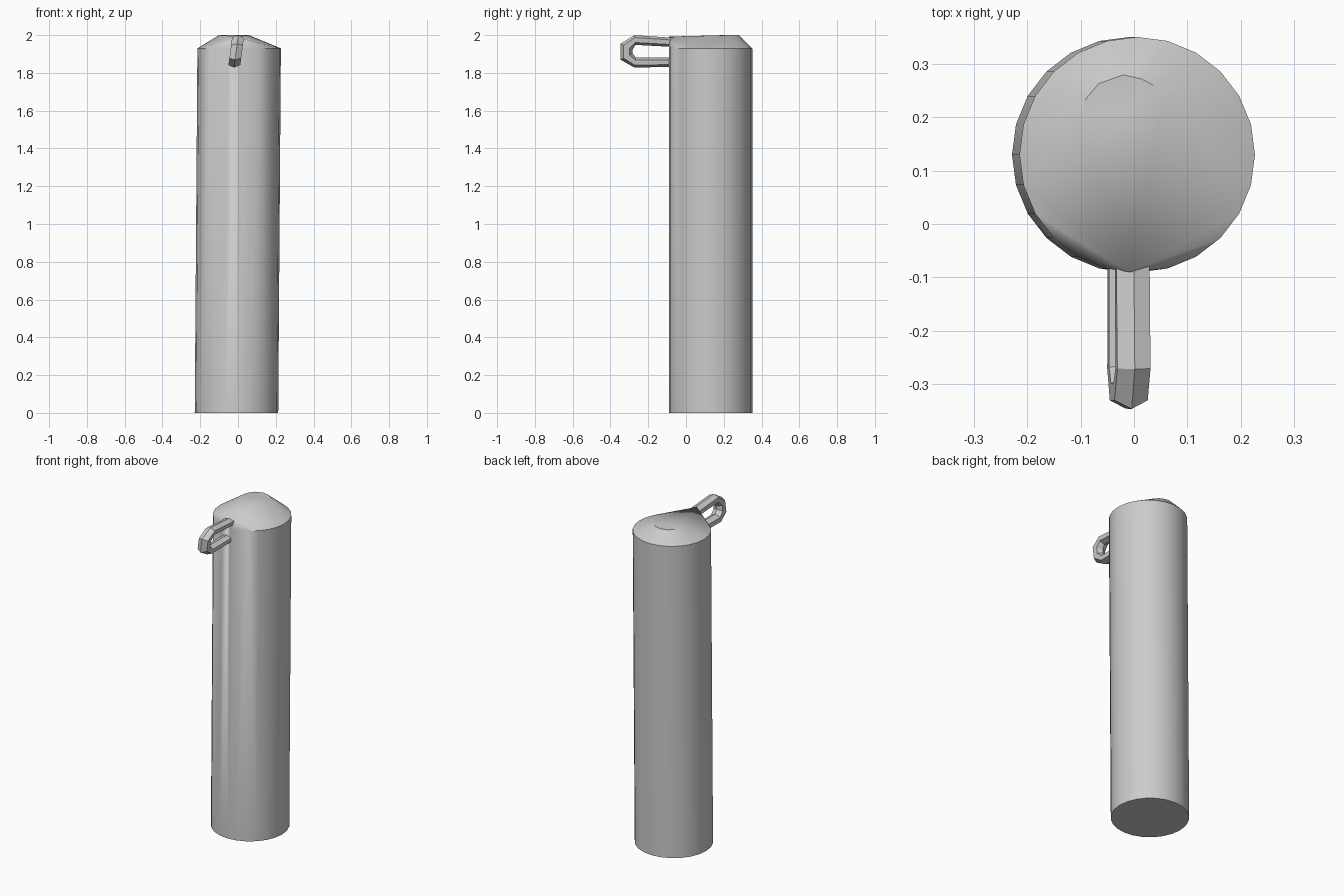
import bpy, bmesh
from math import sin, cos, pi
from mathutils import Vector

cube = bpy.data.objects.get("Cube")
if cube:
    bpy.data.objects.remove(cube, do_unlink=True)

grey = bpy.data.materials.new("plain grey")
grey.use_nodes = True
grey.diffuse_color = (0.6, 0.6, 0.6, 1)
grey.node_tree.nodes["Principled BSDF"].inputs["Base Color"].default_value = (0.6, 0.6, 0.6, 1)


def finish(bm, name):
    bmesh.ops.recalc_face_normals(bm, faces=bm.faces[:])
    mesh = bpy.data.meshes.new(name)
    bm.to_mesh(mesh)
    bm.free()
    mesh.materials.append(grey)
    obj = bpy.data.objects.new(name, mesh)
    bpy.context.collection.objects.link(obj)
    bpy.ops.object.select_all(action="DESELECT")
    obj.select_set(True)
    bpy.context.view_layer.objects.active = obj
    bpy.ops.object.shade_smooth_by_angle(angle=pi / 6)
    return obj


# Body: slightly leaning cylinder whose top tapers to a rear arc and a front point
SIDES, RADIUS, CENTRE_Y = 24, 0.221, 0.13
bm = bmesh.new()
for x, z in ((-0.008, 0), (0.006, 1.93)):
    for i in range(SIDES):
        a = 2 * pi * i / SIDES
        bm.verts.new((x + RADIUS * cos(a), CENTRE_Y + RADIUS * sin(a), z))
crown = [(-0.1, 0.205), (-0.09, 0.235), (-0.067, 0.263), (-0.02, 0.28),
         (0.015, 0.272), (0.037, 0.26), (0.057, 0.235)]
for x, y in crown:
    bm.verts.new((x, y, 2))
bm.verts.new((-0.01, -0.09, 1.992))
bmesh.ops.convex_hull(bm, input=bm.verts[:])
bmesh.ops.dissolve_limit(bm, angle_limit=0.002, verts=bm.verts[:], edges=bm.edges[:])
finish(bm, "body")

# Loop: six-sided bar swept round a U in front of the body, leaning sideways
# Each path entry is y, z and half thickness
path = [(-0.075, 1.962, 0.024), (-0.27, 1.974, 0.026), (-0.315, 1.938, 0.036),
        (-0.315, 1.887, 0.036), (-0.27, 1.855, 0.027), (-0.075, 1.856, 0.024)]
bm = bmesh.new()
rings = []
for i, (y, z, thick) in enumerate(path):
    before, after = path[max(i - 1, 0)], path[min(i + 1, len(path) - 1)]
    along = Vector((0, after[0] - before[0], after[1] - before[1])).normalized()
    out = Vector((0, along.z, -along.y))
    ring = []
    for k in range(6):
        a = pi * k / 3 + pi / 6
        p = Vector((0, y, z)) + out * thick * sin(a) + Vector((0.036 * cos(a), 0, 0))
        p.x += -0.003 + (p.z - 1.965) * 0.13
        ring.append(bm.verts.new(p))
    rings.append(ring)
for r, s in zip(rings, rings[1:]):
    for k in range(6):
        n = (k + 1) % 6
        bm.faces.new((r[k], r[n], s[n], s[k]))
bm.faces.new(rings[0])
bm.faces.new(rings[-1])
finish(bm, "hanging_loop")
